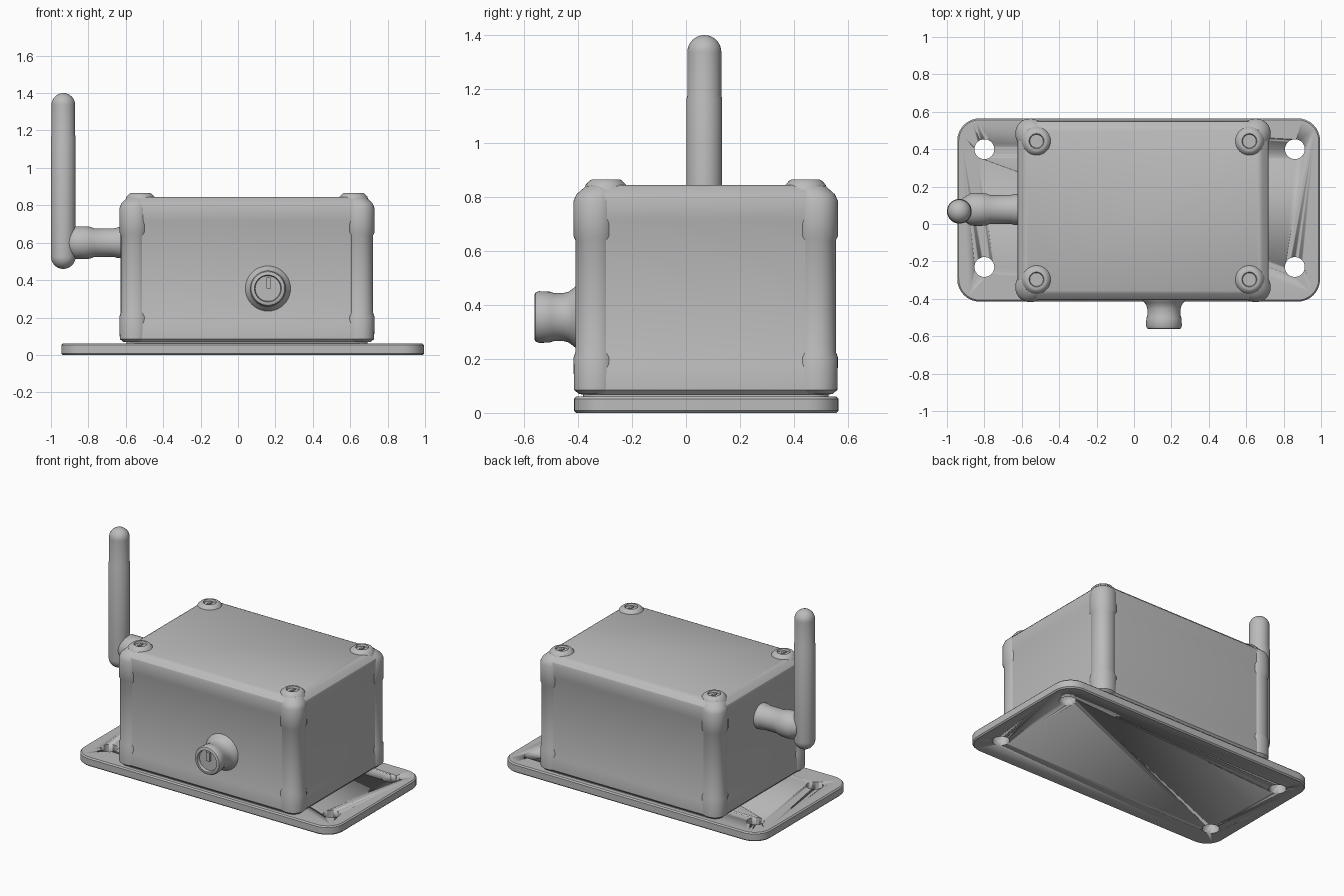
import bpy, bmesh, math
from mathutils import Vector, Matrix

if "Cube" in bpy.data.objects:
    bpy.data.objects.remove(bpy.data.objects["Cube"], do_unlink=True)

grey = bpy.data.materials.new("plain_grey")
grey.use_nodes = True
grey.diffuse_color = (0.5, 0.5, 0.5, 1)
grey.node_tree.nodes["Principled BSDF"].inputs["Base Color"].default_value = (0.5, 0.5, 0.5, 1)


def finish(name, bm, angle=30):
    bmesh.ops.recalc_face_normals(bm, faces=bm.faces)
    mesh = bpy.data.meshes.new(name)
    bm.to_mesh(mesh)
    bm.free()
    mesh.materials.append(grey)
    ob = bpy.data.objects.new(name, mesh)
    bpy.context.collection.objects.link(ob)
    bpy.ops.object.select_all(action='DESELECT')
    ob.select_set(True)
    bpy.context.view_layer.objects.active = ob
    bpy.ops.object.shade_smooth_by_angle(angle=math.radians(angle))
    return ob


def skin(bm, rings):
    """Join equal rings of points into a closed solid."""
    rings = [[bm.verts.new(p) for p in ring] for ring in rings]
    n = len(rings[0])
    for a, b in zip(rings, rings[1:]):
        for i in range(n):
            j = (i + 1) % n
            bm.faces.new((a[i], a[j], b[j], b[i]))
    bm.faces.new(rings[0])
    bm.faces.new(rings[-1])


def rounded_ring(cx, cy, hx, hy, r, z, seg=8):
    pts = []
    for k, (sx, sy) in enumerate(((1, 1), (-1, 1), (-1, -1), (1, -1))):
        for s in range(seg + 1):
            a = math.pi / 2 * (k + s / seg)
            pts.append((cx + sx * (hx - r) + r * math.cos(a),
                        cy + sy * (hy - r) + r * math.sin(a), z))
    return pts


def slab(name, cx, cy, hx, hy, r, layers, toward=(0, 0)):
    """Stack rounded rectangles; a layer is (height, inset, shift)."""
    bm = bmesh.new()
    skin(bm, [rounded_ring(cx + toward[0] * s, cy + toward[1] * s, hx - d, hy - d,
                           max(r - d, 0.008), z) for z, d, s in layers])
    return finish(name, bm)


def lathe(name, origin, axis, profile, seg=40):
    """Turn (radius, distance) points around an axis."""
    bm = bmesh.new()
    skin(bm, [[(r * math.cos(2 * math.pi * i / seg), r * math.sin(2 * math.pi * i / seg), t)
               for i in range(seg)] for r, t in profile])
    turn = Vector((0, 0, 1)).rotation_difference(Vector(axis)).to_matrix().to_4x4()
    bm.transform(Matrix.Translation(origin) @ turn)
    return finish(name, bm)


def block(name, loc, size):
    bm = bmesh.new()
    bmesh.ops.create_cube(bm, size=1, matrix=Matrix.Translation(loc) @ Matrix.Diagonal((*size, 1)))
    return finish(name, bm)


# Mounting plate with four screw holes
plate = slab("mounting_plate", 0.025, 0.075, 0.97, 0.49, 0.12,
             [(0, 0.008, 0), (0.008, 0, 0), (0.052, 0, 0), (0.06, 0.008, 0)])
for x in (-0.8, 0.86):
    for y in (-0.23, 0.4):
        cutter = lathe("hole_cutter", (x, y, -0.1), (0, 0, 1), [(0.053, 0), (0.053, 0.3)])
        cutter.hide_render = True
        mod = plate.modifiers.new("hole", 'BOOLEAN')
        mod.operation = 'DIFFERENCE'
        mod.object = cutter
        mod.solver = 'EXACT'
        bpy.context.view_layer.objects.active = plate
        bpy.ops.object.modifier_apply(modifier=mod.name)
        bpy.data.objects.remove(cutter, do_unlink=True)

# Enclosure walls and lid
CX, CY = 0.048, 0.073
slab("enclosure_foot", CX, CY, 0.645, 0.455, 0.07, [(0.05, 0, 0), (0.1, 0, 0)])
slab("enclosure_body", CX, CY, 0.674, 0.481, 0.08,
     [(0.068, 0.02, 0), (0.085, 0.003, 0), (0.165, 0.003, 0), (0.185, 0.009, 0),
      (0.7, 0.009, 0), (0.72, 0.003, 0), (0.795, 0.003, 0), (0.81, 0.007, 0),
      (0.838, 0.036, 0), (0.845, 0.05, 0)])

# Corner posts with screw bosses
POST = [(0.07, 0.02, 0), (0.085, 0.002, 0), (0.205, 0, 0), (0.225, 0.007, 0),
        (0.64, 0.007, 0), (0.655, 0, 0), (0.785, 0, 0), (0.81, 0.007, 0.1),
        (0.84, 0.025, 0.5), (0.858, 0.036, 0.95), (0.862, 0.042, 1)]
BOSS = [(0.085, -0.05), (0.075, -0.02), (0.06, -0.004), (0.052, 0), (0.04, 0),
        (0.036, -0.012), (0.001, -0.012)]
for sx, side in ((-1, "right"), (1, "left")):
    for sy, end in ((-1, "front"), (1, "back")):
        tag = end + "_" + side
        # lid of the post stays below the screw recess
        layers = [(min(z, 0.85), d, s) for z, d, s in POST[:-2]] + [(0.85, 0.04, 0.8)]
        slab("corner_post_" + tag, CX + sx * 0.602, CY + sy * 0.41, 0.08, 0.08, 0.075,
             layers, (-sx * 0.033, -sy * 0.04))
        c = (CX + sx * 0.569, CY + sy * 0.37, 0.865)
        lathe("screw_boss_" + tag, c, (0, 0, 1), BOSS, 32)
        block("screw_key_" + tag, (c[0], c[1], 0.855), (0.014, 0.04, 0.012))

# Front connector with a recessed socket
lathe("front_connector", (0.16, -0.38, 0.355), (0, -1, 0),
      [(0.13, 0), (0.118, 0.025), (0.105, 0.04), (0.094, 0.055), (0.089, 0.075), (0.089, 0.11),
       (0.094, 0.125), (0.096, 0.165), (0.09, 0.178), (0.082, 0.182), (0.072, 0.182),
       (0.068, 0.162), (0.001, 0.162)])
block("connector_key", (0.165, -0.55, 0.385), (0.025, 0.02, 0.06))

# Antenna socket on the right wall
lathe("antenna_socket", (-0.6, 0.078, 0.6), (-1, 0, 0),
      [(0.083, 0), (0.083, 0.04), (0.077, 0.06), (0.077, 0.17), (0.085, 0.19),
       (0.088, 0.22), (0.087, 0.27), (0.076, 0.29), (0.06, 0.315), (0.03, 0.33)])

# Antenna rod with rounded ends
R, T = 0.066, 0.063
arc = [math.pi / 2 * i / 10 for i in range(11)]
rod = [(max(R * math.sin(a), 0.001), 0.46 + R * (1 - math.cos(a))) for a in arc]
rod += [(R, 1.165), (T, 1.175)]
rod += [(max(T * math.cos(a), 0.001), 1.4 - T + T * math.sin(a)) for a in arc]
lathe("antenna_rod", (-0.934, 0.068, 0), (0, 0, 1), rod)
